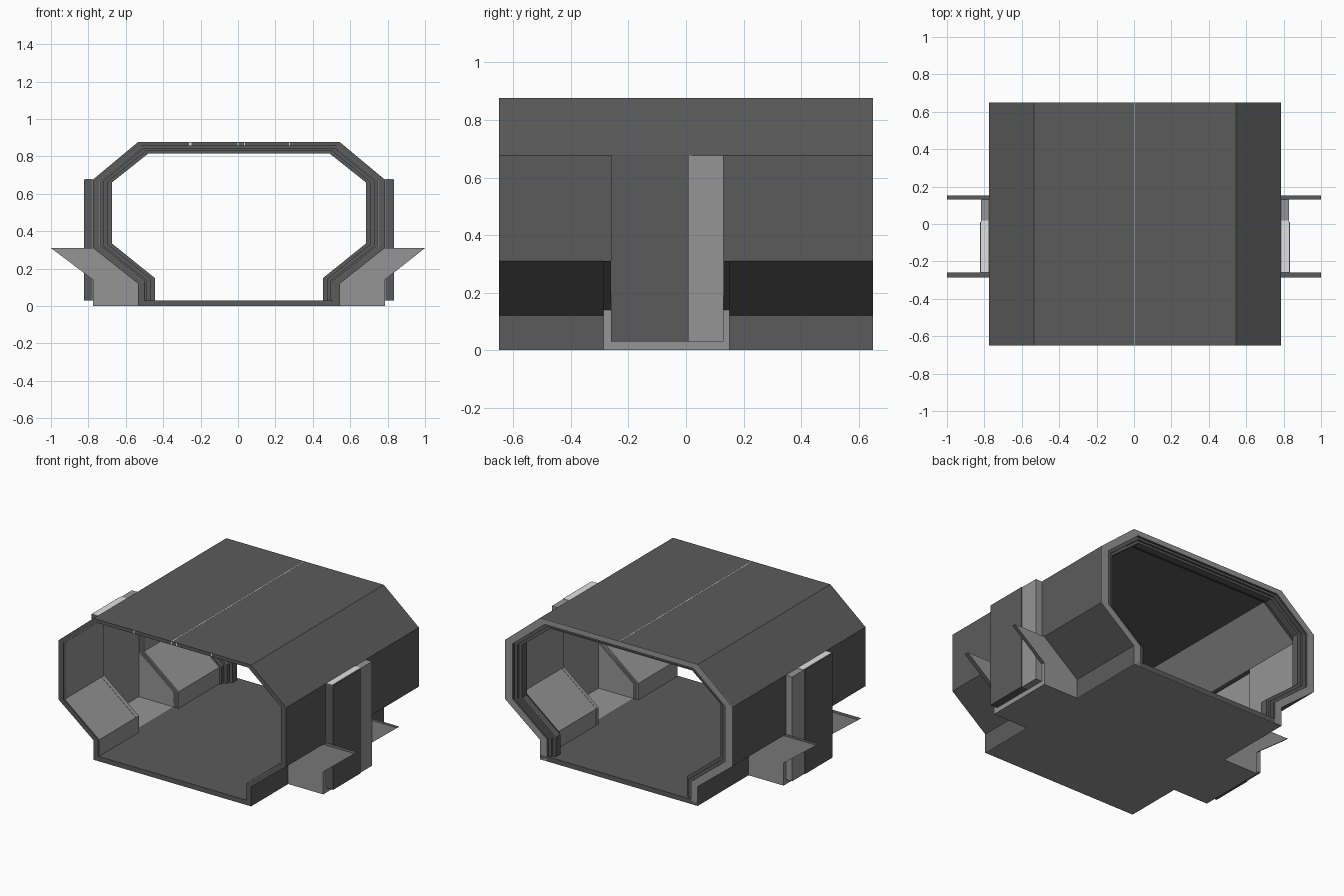
import bpy, bmesh

if "Cube" in bpy.data.objects:
    bpy.data.objects.remove(bpy.data.objects["Cube"])


def material(name, v):
    m = bpy.data.materials.new(name)
    m.diffuse_color = (v, v, v, 1)
    m.use_nodes = True
    m.node_tree.nodes["Principled BSDF"].inputs["Base Color"].default_value = m.diffuse_color
    return m


DARK = material("dark_grey", 0.105)
LIGHT = material("mid_grey", 0.30)
PALE = material("pale_grey", 0.75)
CX = 0.005  # the hull sits slightly off centre

# Half cross-section, bottom to top: outer skin and narrowest opening
OUTER = [(0.54, 0.004), (0.54, 0.12), (0.78, 0.31), (0.78, 0.676), (0.54, 0.876)]
INNER = [(0.45, 0.004), (0.45, 0.15), (0.68, 0.335), (0.68, 0.66), (0.485, 0.815)]


def finish(name, bm, mat):
    bmesh.ops.recalc_face_normals(bm, faces=bm.faces)
    me = bpy.data.meshes.new(name)
    bm.to_mesh(me)
    bm.free()
    me.materials.append(mat)
    ob = bpy.data.objects.new(name, me)
    bpy.context.collection.objects.link(ob)
    return ob


def prism(name, pts, y0, y1, mat):
    """Extrude an xz polygon along y."""
    bm = bmesh.new()
    a = [bm.verts.new((x, y0, z)) for x, z in pts]
    b = [bm.verts.new((x, y1, z)) for x, z in pts]
    n = len(pts)
    bm.faces.new(a)
    bm.faces.new(b[::-1])
    for i in range(n):
        j = (i + 1) % n
        bm.faces.new((a[i], b[i], b[j], a[j]))
    return finish(name, bm, mat)


def box(name, x0, x1, y0, y1, z0, z1, mat):
    return prism(name, [(x0, z0), (x1, z0), (x1, z1), (x0, z1)], y0, y1, mat)


def line(t, first=0):
    """Section line between outer skin (t=0) and narrowest opening (t=1)."""
    half = [(ox + (ix - ox) * t, oz + (iz - oz) * t)
            for (ox, oz), (ix, iz) in zip(OUTER, INNER)]
    return half[first:]


def arch(name, t0, t1, y0, y1, mat, first=0):
    """Arch-shaped band, open at the bottom."""
    loops = []
    for t in (t0, t1):
        h = line(t, first)
        loops.append([(CX + x, z) for x, z in h] + [(CX - x, z) for x, z in h[::-1]])
    prism(name, loops[0] + loops[1][::-1], y0, y1, mat)


Y0, Y1 = -0.26, 0.13  # doorway limits

# Hull: front and rear sections, roof only over the doorways
arch("hull_front", 0, 0.35, -0.65, Y0, DARK)
arch("hull_rear", 0, 0.35, Y1, 0.648, DARK)
arch("hull_roof_middle", 0, 0.35, Y0, Y1, DARK, first=3)

# Light rim and stepped dark frame at the rear opening
arch("rear_rim", 0, 0.52, 0.646, 0.65, LIGHT)
for i, (t, a, b) in enumerate([(0.55, 0.53, 0.646), (0.78, 0.555, 0.638), (1.0, 0.58, 0.625)]):
    arch(f"rear_frame_step_{i + 1}", 0.3, t, a, b, DARK)

# Floor with light underside, widened at the doorways
box("floor", CX - 0.54, CX + 0.54, -0.65, 0.65, 0.003, 0.03, DARK)
box("floor_underside", CX - 0.54, CX + 0.54, -0.65, 0.65, 0, 0.003, LIGHT)

for s, side in ((-1, "left"), (1, "right")):
    def X(x):
        return CX + s * x

    box(f"{side}_door_floor", X(0.54), X(0.78), -0.287, 0.152, 0, 0.03, LIGHT)

    # Light lining over the inside walls; only the upper slope spans the doorway
    lining = line(0.33)[:4] + line(0.40)[:4][::-1]
    for part, a, b in (("front", -0.645, -0.262), ("rear", 0.132, 0.53)):
        prism(f"{side}_{part}_lining", [(X(x), z) for x, z in lining], a, b, LIGHT)
    slope = line(0.33)[3:] + line(0.40)[3:][::-1]
    prism(f"{side}_slope_lining", [(X(x), z) for x, z in slope], -0.645, 0.53, LIGHT)

    # Cheek plates either side of the doorway; pointed wing with dark edges
    inner = line(0.42)
    cheek = [(X(inner[0][0]), 0.01), (X(0.78), 0.01), (X(0.78), 0.14), (s * 1.0, 0.31),
             (X(0.78), 0.31)] + [(X(x), z) for x, z in inner[2:0:-1]]
    for part, a, b in (("front", -0.287, Y0), ("rear", Y1, 0.152)):
        ob = prism(f"{side}_{part}_cheek", cheek, a, b, LIGHT)
        ob.data.materials.append(DARK)
        for p in ob.data.polygons:
            if abs(p.normal.z) > 0.3 and abs(p.center.x) > 0.8:
                p.material_index = 1

    # Sliding door: dark leaf, light leaf, light inside face, pale top cap
    box(f"{side}_door_leaf", X(0.784), X(0.828), Y0, 0.01, 0.03, 0.676, DARK)
    box(f"{side}_door_light_leaf", X(0.784), X(0.823), 0.01, Y1, 0.03, 0.676, LIGHT)
    box(f"{side}_door_inside", X(0.776), X(0.784), Y0, Y1, 0.03, 0.676, LIGHT)
    box(f"{side}_door_cap", X(0.782), X(0.823), Y0, 0.02, 0.676, 0.679, PALE)

# Pale roof seam and small marks on the frame
box("roof_seam", -0.001, 0.003, -0.65, 0.65, 0.872, 0.8765, PALE)
for i, (x, w) in enumerate(((-0.255, 0.006), (0.0, 0.003), (0.035, 0.003), (0.275, 0.003))):
    box(f"front_mark_{i + 1}", x - w, x + w, -0.6505, -0.648, 0.857, 0.875, PALE)
